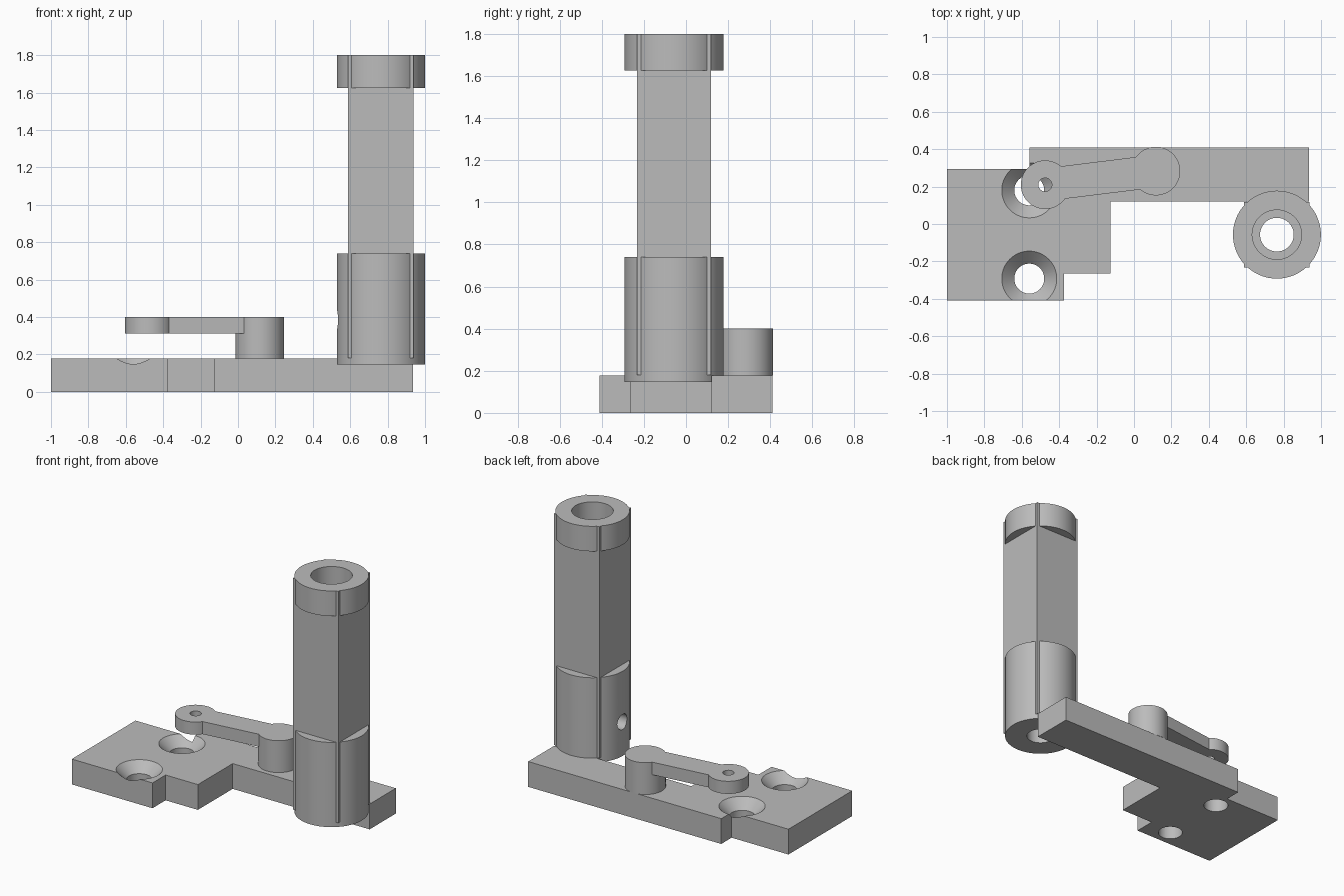
import bpy, bmesh, math
from mathutils import Matrix

if "Cube" in bpy.data.objects:
    bpy.data.objects.remove(bpy.data.objects["Cube"], do_unlink=True)

GREY = (0.5, 0.5, 0.5, 1)
mat = bpy.data.materials.new("plain grey")
mat.use_nodes = True
mat.diffuse_color = GREY
mat.node_tree.nodes["Principled BSDF"].inputs["Base Color"].default_value = GREY


def link(name, bm):
    bmesh.ops.recalc_face_normals(bm, faces=bm.faces)
    mesh = bpy.data.meshes.new(name)
    bm.to_mesh(mesh)
    bm.free()
    mesh.materials.append(mat)
    ob = bpy.data.objects.new(name, mesh)
    bpy.context.collection.objects.link(ob)
    return ob


def prism(name, outline, z0, z1):
    bm = bmesh.new()
    face = bm.faces.new([bm.verts.new((x, y, z0)) for x, y in outline])
    ext = bmesh.ops.extrude_face_region(bm, geom=[face])["geom"]
    verts = [v for v in ext if isinstance(v, bmesh.types.BMVert)]
    bmesh.ops.translate(bm, verts=verts, vec=(0, 0, z1 - z0))
    return link(name, bm)


def cylinder(name, x, y, z0, z1, r0, r1=None, turn=None):
    bm = bmesh.new()
    place = Matrix.Translation((x, y, (z0 + z1) / 2))
    if turn:
        place = place @ turn
    bmesh.ops.create_cone(bm, cap_ends=True, segments=96, radius1=r0,
                          radius2=r0 if r1 is None else r1, depth=z1 - z0, matrix=place)
    return link(name, bm)


def combine(ob, tools, operation):
    # Bake each boolean and discard its tool
    for tool in tools:
        tool.hide_render = True
        mod = ob.modifiers.new("combine", 'BOOLEAN')
        mod.operation, mod.solver, mod.object = operation, 'EXACT', tool
        deps = bpy.context.evaluated_depsgraph_get()
        mesh = bpy.data.meshes.new_from_object(ob.evaluated_get(deps))
        ob.modifiers.clear()
        ob.data = mesh
        bpy.data.objects.remove(tool, do_unlink=True)


def smooth(ob):
    bpy.ops.object.select_all(action='DESELECT')
    ob.select_set(True)
    bpy.context.view_layer.objects.active = ob
    bpy.ops.object.shade_smooth_by_angle(angle=math.radians(25))


# Stepped base plate with two countersunk holes
TOP = 0.177
plate = prism("base_plate", [
    (-1, -0.41), (-0.375, -0.41), (-0.375, -0.265), (-0.125, -0.265), (-0.125, 0.12),
    (0.935, 0.12), (0.935, 0.41), (-0.56, 0.41), (-0.56, 0.295), (-1, 0.295)], 0, TOP)
for y in (-0.292, 0.18):
    combine(plate, [cylinder("screw_hole", -0.56, y, -0.1, 0.3, 0.08),
                    cylinder("countersink", -0.56, y, TOP - 0.07, TOP + 0.01, 0.077, 0.157)],
            'DIFFERENCE')

# Square column with round collars, stepped bore and a side hole
cx, cy, h = 0.764, -0.057, 0.175
column = prism("column", [(cx - h, cy - h), (cx + h, cy - h),
                          (cx + h, cy + h), (cx - h, cy + h)], 0.18, 1.8)
combine(column, [cylinder("lower_collar", cx, cy, 0.147, 0.74, 0.235),
                 cylinder("upper_collar", cx, cy, 1.625, 1.8, 0.235)], 'UNION')
side = Matrix.Rotation(math.pi / 2, 4, 'Y')
combine(column, [cylinder("narrow_bore", cx, cy, 0, 2, 0.09),
                 cylinder("wide_bore", cx, cy, 0.25, 2, 0.132),
                 cylinder("side_hole", cx - 0.2, cy, 0.235, 0.535, 0.053, turn=side)],
        'DIFFERENCE')

# Lever: round pivot post, straight bar, and pierced round end
px, py, ex, ey, r, w = 0.117, 0.283, -0.475, 0.21, 0.13, 0.0875
length = math.hypot(px - ex, py - ey)
ux, uy = (px - ex) / length, (py - ey) / length
lever = cylinder("lever", px, py, TOP, 0.4, r)
bar = prism("lever_bar", [(ex + ux * a - uy * b, ey + uy * a + ux * b) for a, b in
                          ((0, -w), (length, -w), (length, w), (0, w))], 0.312, 0.4)
combine(lever, [bar, cylinder("lever_end", ex, ey, 0.312, 0.4, r)], 'UNION')
combine(lever, [cylinder("lever_hole", ex, ey, 0.25, 0.5, 0.036)], 'DIFFERENCE')

for ob in (plate, column, lever):
    smooth(ob)
